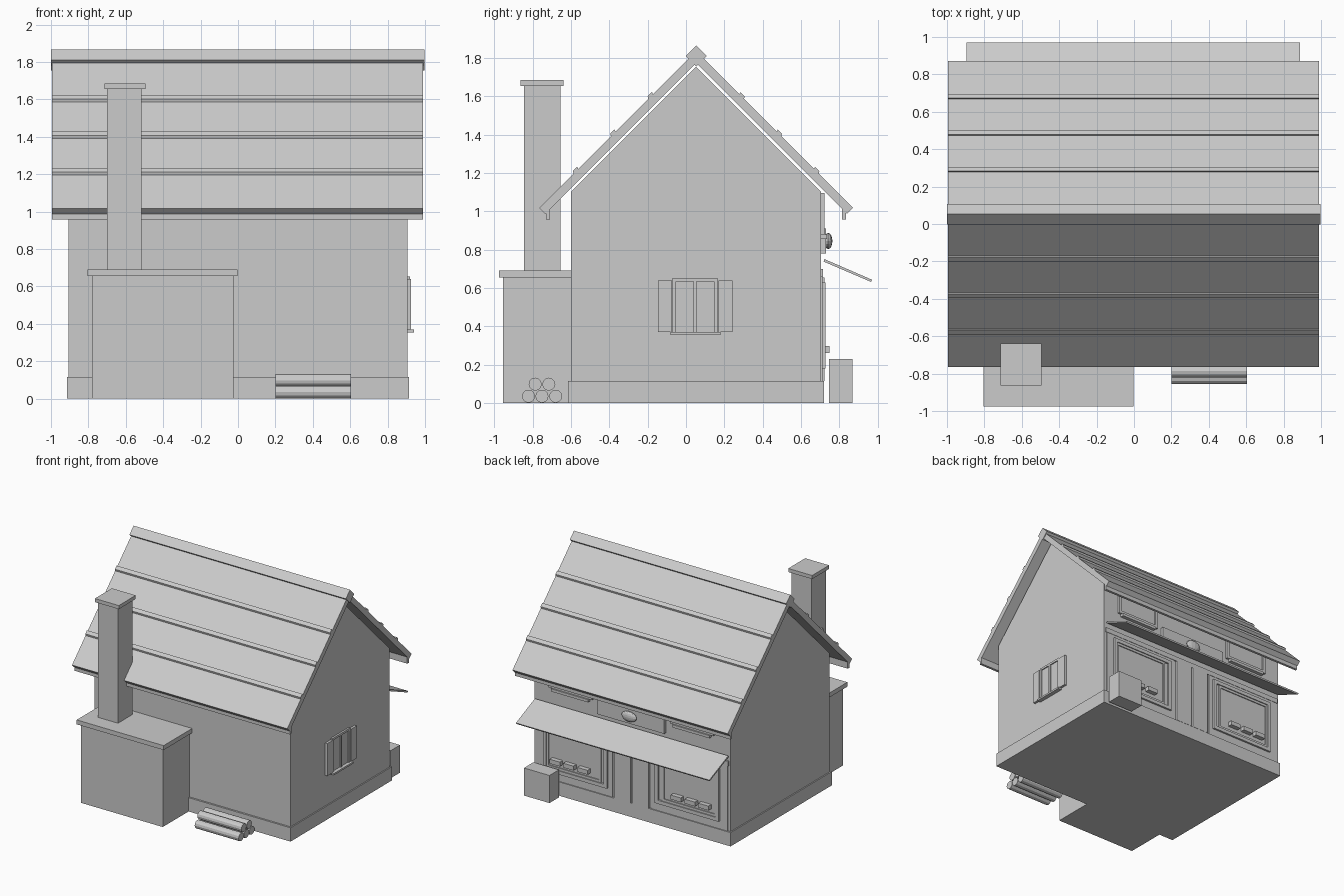
import bpy, bmesh, math
from mathutils import Vector

if "Cube" in bpy.data.objects:
    bpy.data.objects.remove(bpy.data.objects["Cube"])


def finish(name, bm):
    bmesh.ops.recalc_face_normals(bm, faces=bm.faces)
    me = bpy.data.meshes.new(name)
    bm.to_mesh(me)
    bm.free()
    ob = bpy.data.objects.new(name, me)
    bpy.context.collection.objects.link(ob)
    return ob


def extrude_x(name, profile, x0, x1):
    """Extrude a closed (y, z) profile from x0 to x1."""
    bm = bmesh.new()
    face = bm.faces.new([bm.verts.new((x0, y, z)) for y, z in profile])
    ext = bmesh.ops.extrude_face_region(bm, geom=[face])
    verts = [v for v in ext["geom"] if isinstance(v, bmesh.types.BMVert)]
    bmesh.ops.translate(bm, verts=verts, vec=(x1 - x0, 0, 0))
    return finish(name, bm)


def box(name, x, y, z):
    """Box from (min, max) pairs."""
    return extrude_x(name, [(y[0], z[0]), (y[1], z[0]), (y[1], z[1]), (y[0], z[1])], *x)


def span(s, a, b):
    """Range a..b placed on side s (+1 or -1)."""
    return tuple(sorted((s * a, s * b)))


def frame_y(name, x, y, z, w):
    """Rectangular frame of four bars facing +y."""
    box(name + "_bottom", x, y, (z[0], z[0] + w))
    box(name + "_top", x, y, (z[1] - w, z[1]))
    box(name + "_side_a", (x[0], x[0] + w), y, (z[0] + w, z[1] - w))
    box(name + "_side_b", (x[1] - w, x[1]), y, (z[0] + w, z[1] - w))


# House body and plinth
RY = 0.053
extrude_x("walls", [(-0.60, 0.10), (0.705, 0.10), (0.705, 1.103), (RY, 1.755), (-0.60, 1.103)], -0.905, 0.905)
box("plinth", (-0.915, 0.915), (-0.615, 0.72), (0, 0.115))

# Roof slabs, battens, fascias and ridge
TOP = 1.836
for s, side in ((1, "back"), (-1, "front")):
    def p(d, h):
        return (RY + s * d, TOP - d + h)
    extrude_x("roof_" + side, [p(0, 0), p(0.818, 0), p(0.787, -0.062), p(0, -0.062)], -0.995, 0.99)
    for i, d in enumerate((0.235, 0.43, 0.625)):
        extrude_x(f"roof_batten_{side}_{i}", [p(d - 0.013, -0.01), p(d - 0.004, 0.018), p(d + 0.018, 0.018), p(d + 0.013, -0.01)], -0.995, 0.99)
    ys = tuple(sorted((RY + s * 0.762, RY + s * 0.783)))
    box("fascia_" + side, (-0.995, 0.99), ys, (0.957, 1.03))
r = 0.055
extrude_x("ridge_cap", [(RY - r, 1.811), (RY, 1.811 - r), (RY + r, 1.811), (RY, 1.811 + r)], -1.0, 0.996)

# Oven and chimney on the front
box("oven", (-0.78, -0.025), (-0.955, -0.59), (0, 0.655))
box("oven_slab", (-0.805, -0.003), (-0.975, -0.59), (0.655, 0.692))
box("chimney", (-0.70, -0.515), (-0.845, -0.655), (0.69, 1.655))
box("chimney_cap", (-0.715, -0.495), (-0.863, -0.64), (1.655, 1.685))

# Log pile
for i, (y, z) in enumerate([(-0.822, 0.035), (-0.752, 0.035), (-0.68, 0.035), (-0.787, 0.098), (-0.716, 0.098)]):
    ring = [(y + 0.034 * math.cos(a * math.pi / 6), z + 0.034 * math.sin(a * math.pi / 6)) for a in range(12)]
    extrude_x(f"log_{i}", ring, 0.20, 0.605)

# Shuttered window on the right wall
box("side_pane", (0.90, 0.911), (-0.07, 0.165), (0.37, 0.65))
for i, (a, b) in enumerate([(-0.07, -0.052), (0.040, 0.056), (0.147, 0.165)]):
    box(f"side_bar_{i}", (0.90, 0.92), (a, b), (0.37, 0.65))
box("side_head", (0.90, 0.92), (-0.07, 0.165), (0.634, 0.652))
box("side_sill", (0.90, 0.94), (-0.08, 0.18), (0.355, 0.37))
for name, y in (("a", (-0.145, -0.074)), ("b", (0.169, 0.243))):
    box("side_shutter_" + name, (0.90, 0.925), y, (0.37, 0.64))

# Shop front on the back: panels, door and windows
box("shop_header", (-0.89, 0.89), (0.70, 0.715), (0.66, 0.70))
for s, side in ((1, "a"), (-1, "b")):
    box("shop_panel_" + side, span(s, 0.18, 0.88), (0.70, 0.712), (0.115, 0.66))
    frame_y("shop_window_" + side, span(s, 0.22, 0.81), (0.70, 0.728), (0.18, 0.63), 0.03)
    frame_y("shop_window_inner_" + side, span(s, 0.28, 0.785), (0.70, 0.72), (0.21, 0.60), 0.02)
    box("door_leaf_" + side, span(s, 0.006, 0.16), (0.70, 0.722), (0.115, 0.655))
    for i, x in enumerate((0.43, 0.56, 0.685)):
        box(f"loaf_{side}_{i}", span(s, x - 0.047, x + 0.047), (0.70, 0.75), (0.262, 0.298))
    # Upper windows with sills
    box("upper_pane_" + side, span(s, 0.36, 0.76), (0.70, 0.711), (0.88, 1.09))
    frame_y("upper_window_" + side, span(s, 0.36, 0.76), (0.70, 0.724), (0.88, 1.095), 0.025)
    box("upper_sill_" + side, span(s, 0.39, 0.73), (0.70, 0.735), (0.857, 0.88))

# Sign board with a rounded ornament
box("sign_board", (-0.31, 0.31), (0.70, 0.73), (0.78, 0.91))
bm = bmesh.new()
bmesh.ops.create_uvsphere(bm, u_segments=12, v_segments=8, radius=1)
bmesh.ops.scale(bm, verts=bm.verts, vec=Vector((0.07, 0.022, 0.042)))
bmesh.ops.translate(bm, verts=bm.verts, vec=(0.005, 0.742, 0.845))
finish("sign_ornament", bm)

# Sloping awning and crate
extrude_x("awning", [(0.718, 0.738), (0.965, 0.632), (0.971, 0.643), (0.722, 0.751)], -0.895, 0.888)
box("crate", (0.65, 0.885), (0.745, 0.87), (0, 0.23))
